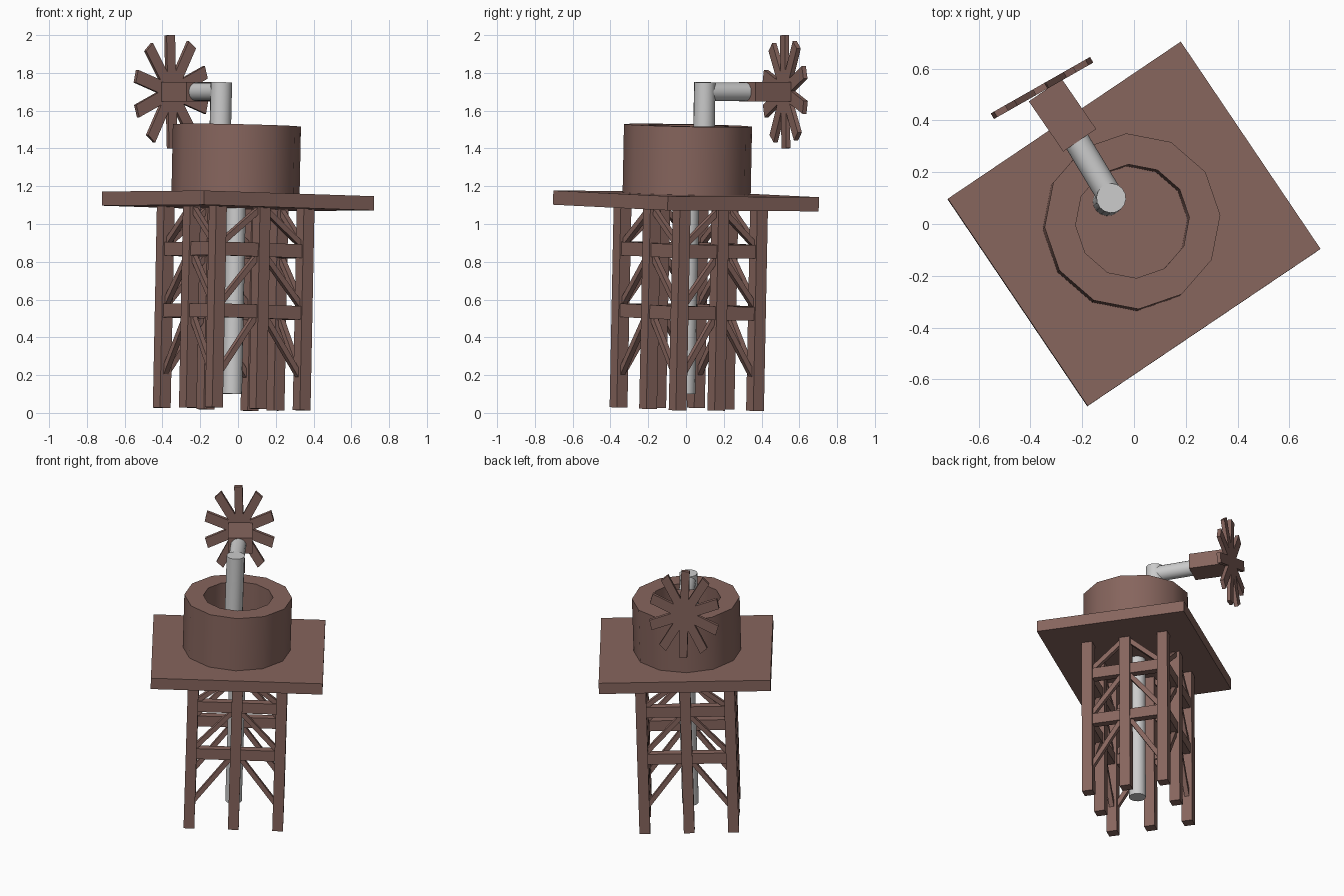
import bpy, bmesh, math
from mathutils import Matrix, Vector

if "Cube" in bpy.data.objects:
    bpy.data.objects.remove(bpy.data.objects["Cube"])

brown = bpy.data.materials.new("brown_wood")
brown.diffuse_color = (0.24, 0.13, 0.11, 1)
brown.use_nodes = True
brown.node_tree.nodes["Principled BSDF"].inputs["Base Color"].default_value = brown.diffuse_color

# Slightly tilted frame of the whole tower, origin at the platform centre
H = 1.122
FRAME = (Matrix.Translation((0, 0, H))
         @ Vector((0, 0, 1)).rotation_difference(Vector((0.02, 0.02, 1))).to_matrix().to_4x4()
         @ Matrix.Rotation(math.radians(34), 4, 'Z'))


def finish(name, bm, mat=None, smooth=False):
    bmesh.ops.recalc_face_normals(bm, faces=bm.faces)
    me = bpy.data.meshes.new(name)
    bm.to_mesh(me)
    bm.free()
    ob = bpy.data.objects.new(name, me)
    bpy.context.collection.objects.link(ob)
    if mat:
        me.materials.append(mat)
    if smooth:
        bpy.ops.object.select_all(action='DESELECT')
        ob.select_set(True)
        bpy.context.view_layer.objects.active = ob
        bpy.ops.object.shade_smooth_by_angle(angle=math.radians(40))
    return ob


def add_box(bm, centre, size, frame=FRAME, rot=Matrix()):
    m = frame @ Matrix.Translation(centre) @ rot @ Matrix.Diagonal((*size, 1))
    bmesh.ops.create_cube(bm, size=1, matrix=m)


def add_beam(bm, p, q, w, h):
    """Box from p to q inside the tower frame."""
    p, q = Vector(p), Vector(q)
    rot = (q - p).to_track_quat('X', 'Z').to_matrix().to_4x4()
    add_box(bm, (p + q) / 2, ((q - p).length, w, h), rot=rot)


def pipe(name, p, q, r, sides=16):
    p, q = Vector(p), Vector(q)
    bm = bmesh.new()
    m = (Matrix.Translation((p + q) / 2)
         @ (q - p).to_track_quat('Z', 'Y').to_matrix().to_4x4())
    bmesh.ops.create_cone(bm, cap_ends=True, segments=sides, radius1=r, radius2=r,
                          depth=(q - p).length, matrix=m)
    return finish(name, bm, smooth=True)


# Platform
bm = bmesh.new()
add_box(bm, (0, 0, 0), (1.085, 0.965, 0.075))
finish("platform", bm, brown)

# Hollow twelve-sided drum
bm = bmesh.new()
rings = []
for r, z in ((0.34, 0.03), (0.34, 0.40), (0.22, 0.40), (0.22, 0.03)):
    rings.append([bm.verts.new(FRAME @ Vector((-0.01 + r * math.cos(k * math.pi / 6),
                                               0.01 + r * math.sin(k * math.pi / 6), z)))
                  for k in range(12)])
for i in range(4):
    a, b = rings[i], rings[(i + 1) % 4]
    for k in range(12):
        n = (k + 1) % 12
        bm.faces.new((a[k], a[n], b[n], b[k]))
finish("drum", bm, brown, smooth=True)

# Eight legs on a rectangle
A, B, OU, OV = 0.28, 0.247, 0.005, 0.028
bm = bmesh.new()
for i in (-1, 0, 1):
    for j in (-1, 0, 1):
        if i or j:
            add_box(bm, (OU + i * A, OV + j * B, (0.012 - 0.04) / 2 - H / 2 + 0.01),
                    (0.068, 0.068, H - 0.048))
finish("legs", bm, brown)

# Cross beams and diagonal braces on the four sides
beams, braces = bmesh.new(), bmesh.new()
for s in (-1, 1):
    for along_u in (True, False):
        def pt(t, z):
            u, v = (t * A, s * B) if along_u else (s * A, t * B)
            return (OU + u, OV + v, z - H)
        for z in (0.535, 0.862):
            add_beam(beams, pt(-1, z), pt(1, z), 0.05, 0.072)
        for e in (-1, 1):
            for lo, hi in ((0.2, 0.53), (0.57, 0.84), (0.89, 1.08)):
                add_beam(braces, pt(0.93 * e, lo), pt(0.05 * e, hi), 0.03, 0.03)
finish("cross_beams", beams, brown)
finish("diagonal_braces", braces, brown)

# Pipes
pipe("supply_pipe", FRAME @ Vector((0.0, 0.02, 0.1 - H)), FRAME @ Vector((0.0, 0.02, -0.02)), 0.053)
pipe("upright_pipe", (-0.102, 0.088, 1.15), (-0.088, 0.10, 1.75), 0.057)
pipe("outlet_pipe", (-0.088, 0.10, 1.70), (-0.245, 0.36, 1.70), 0.05)

# Gear box
bm = bmesh.new()
add_box(bm, (-0.276, 0.42, 1.70), (0.154, 0.235, 0.105), Matrix(),
        Matrix.Rotation(math.radians(34.5), 4, 'Z'))
finish("gear_box", bm, brown)

# Wind wheel: five bars crossing at the hub, narrowed sideways
bm = bmesh.new()
wheel = (Matrix.Translation((-0.355, 0.525, 1.70))
         @ Matrix.Rotation(math.radians(29.6), 4, 'Z') @ Matrix.Diagonal((0.74, 1, 1, 1)))
for k in range(5):
    add_box(bm, (0, 0, 0), (0.07, 0.025, 0.6), wheel,
            Matrix.Rotation(math.radians(-2 + 36 * k), 4, 'Y'))
finish("wind_wheel", bm, brown)
